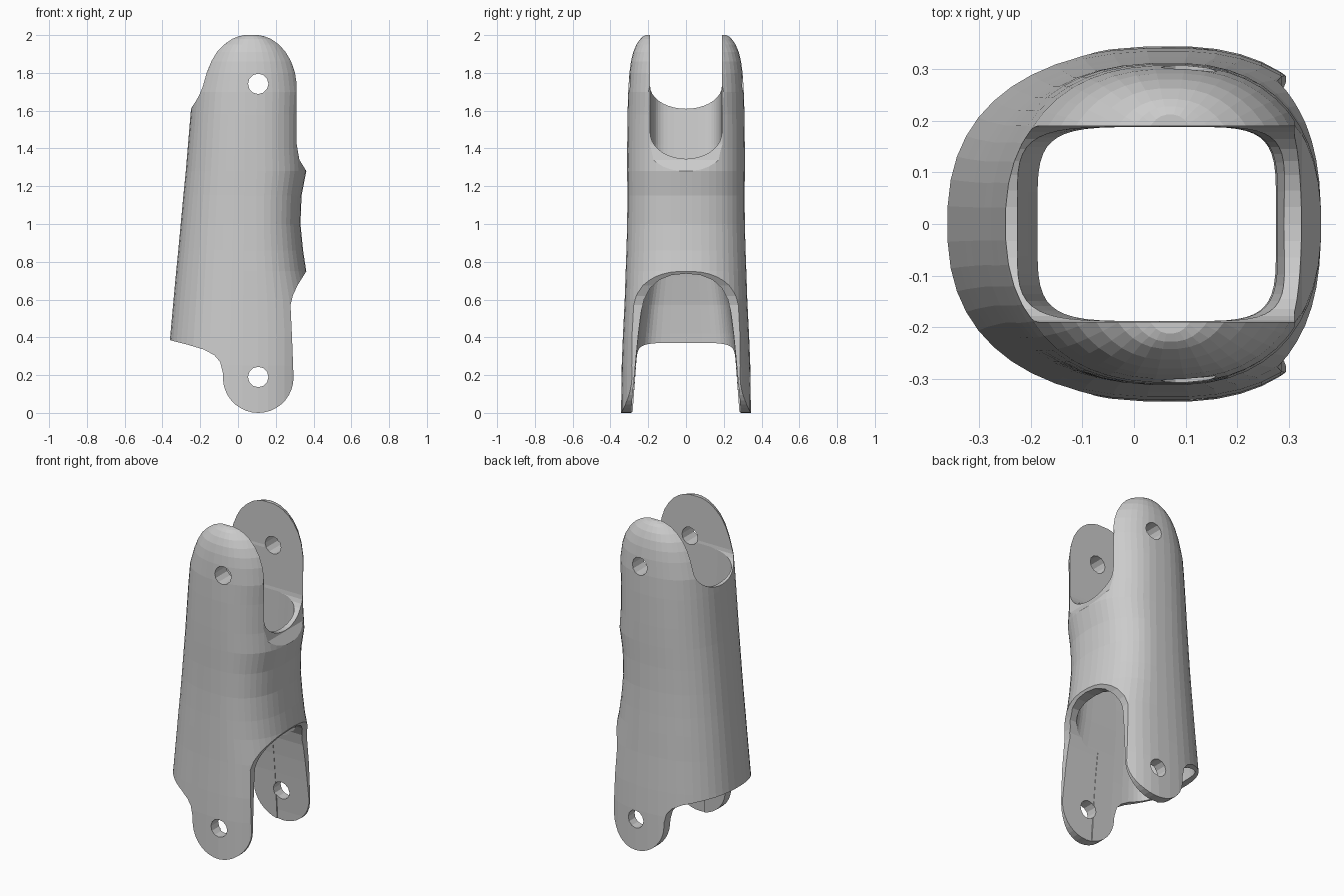
import bpy, bmesh, math

if "Cube" in bpy.data.objects:
    bpy.data.objects.remove(bpy.data.objects["Cube"])


def loft(name, rings):
    """Closed skin through matching rings of points."""
    bm = bmesh.new()
    vs = [[bm.verts.new(p) for p in r] for r in rings]
    n = len(vs[0])
    for a, b in zip(vs, vs[1:]):
        for i in range(n):
            j = (i + 1) % n
            bm.faces.new((a[i], a[j], b[j], b[i]))
    bm.faces.new(vs[0])
    bm.faces.new(vs[-1])
    bmesh.ops.recalc_face_normals(bm, faces=bm.faces)
    me = bpy.data.meshes.new(name)
    bm.to_mesh(me)
    bm.free()
    ob = bpy.data.objects.new(name, me)
    bpy.context.collection.objects.link(ob)
    return ob


def spow(v, e):
    return math.copysign(abs(v) ** e, v)


def section(z, x0, x1, hy, power, xc=0.07, n=48):
    """Superellipse ring with different reach to the left and right."""
    ring = []
    for i in range(n):
        a = 2 * math.pi * (i + 0.5) / n
        c, s = spow(math.cos(a), 2 / power), spow(math.sin(a), 2 / power)
        ring.append((xc + c * ((x1 - xc) if c > 0 else (xc - x0)), s * hy, z))
    return ring


def prism_y(name, pts, h=0.6):
    return loft(name, [[(x, y, z) for x, z in pts] for y in (-h, h)])


def prism_x(name, pts, x0, x1):
    return loft(name, [[(x, y, z) for y, z in pts] for x in (x0, x1)])


def arc(cx, cz, r, a0, a1, n):
    return [(cx + r * math.cos(math.radians(a0 + (a1 - a0) * i / n)),
             cz + r * math.sin(math.radians(a0 + (a1 - a0) * i / n))) for i in range(n + 1)]


def boolean(ob, cutter, op='DIFFERENCE'):
    cutter.hide_render = True
    m = ob.modifiers.new(cutter.name, 'BOOLEAN')
    m.operation, m.object, m.solver = op, cutter, 'EXACT'
    bpy.context.view_layer.objects.active = ob
    bpy.ops.object.modifier_apply(modifier=m.name)
    bpy.data.objects.remove(cutter)


# outer shell, domed at the top
outer = [(-0.05, -0.40, 0.42, 0.345), (0.25, -0.375, 0.42, 0.341), (0.4, -0.36, 0.42, 0.335),
         (0.6, -0.342, 0.40, 0.325), (0.75, -0.328, 0.362, 0.32), (0.86, -0.317, 0.345, 0.316),
         (1.0, -0.304, 0.331, 0.312), (1.15, -0.29, 0.337, 0.311), (1.28, -0.277, 0.362, 0.312),
         (1.4, -0.267, 0.352, 0.312), (1.58, -0.252, 0.352, 0.31), (1.7, -0.24, 0.36, 0.307),
         (1.8, -0.21, 0.345, 0.3), (1.86, -0.185, 0.325, 0.292), (1.91, -0.155, 0.295, 0.28),
         (1.95, -0.115, 0.26, 0.263), (1.98, -0.072, 0.217, 0.242), (1.993, -0.035, 0.18, 0.228),
         (2.0, 0.0, 0.14, 0.212)]
shell = loft("finger_link_shell", [section(*s, 2.4) for s in outer])

# side silhouette: lower lugs, stepped back edge, pinched front
profile = ([(-0.6, 2.1), (-0.6, 0.455), (-0.36, 0.385), (-0.27, 0.362), (-0.18, 0.335), (-0.125, 0.305),
            (-0.095, 0.27), (-0.08, 0.21)]
           + arc(0.107, 0.187, 0.187, 180, 360, 18)
           + [(0.286, 0.4), (0.278, 0.57), (0.29, 0.62), (0.315, 0.675), (0.362, 0.75), (0.39, 1.0),
              (0.362, 1.28), (0.325, 1.34), (0.311, 1.42), (0.311, 2.1)])
boolean(shell, prism_y("silhouette", profile), 'INTERSECT')

# hollow core
inner = [(-0.1, -0.32, 0.30, 0.29), (0.3, -0.31, 0.30, 0.262), (0.42, -0.30, 0.30, 0.25),
         (0.57, -0.285, 0.30, 0.23), (0.72, -0.255, 0.29, 0.203), (0.85, -0.225, 0.283, 0.19),
         (1.0, -0.187, 0.275, 0.188), (1.25, -0.187, 0.278, 0.188),
         (1.42, -0.205, 0.3, 0.188), (1.6, -0.225, 0.32, 0.188), (2.1, -0.26, 0.4, 0.188)]
boolean(shell, loft("core", [section(*s, 5) for s in inner]))


# U-shaped notches between the upper lugs
def notch(bottom, depth, half=0.19, n=18):
    u = [(-half * math.cos(math.pi * i / n),
          bottom + depth - depth * math.sin(math.pi * i / n)) for i in range(n + 1)]
    return [(-half, 2.2)] + u + [(half, 2.2)]


boolean(shell, prism_x("front_notch", notch(1.345, 0.14), 0.05, 0.7))
boolean(shell, prism_x("back_notch", notch(1.61, 0.12), -0.7, 0.12))

# arched opening between the lower lugs
half_arch = [(0.295, -0.1), (0.286, 0.06), (0.264, 0.3), (0.252, 0.42), (0.238, 0.53), (0.222, 0.6),
             (0.19, 0.66), (0.14, 0.705), (0.075, 0.73)]
arch = half_arch + [(0, 0.737)] + [(-y, z) for y, z in reversed(half_arch)]
boolean(shell, prism_x("arch", arch, 0.07, 0.7))

# hinge pin holes
for z in (0.19, 1.742):
    boolean(shell, prism_y("pin_hole", arc(0.107, z, 0.054, 0, 330, 11)))
